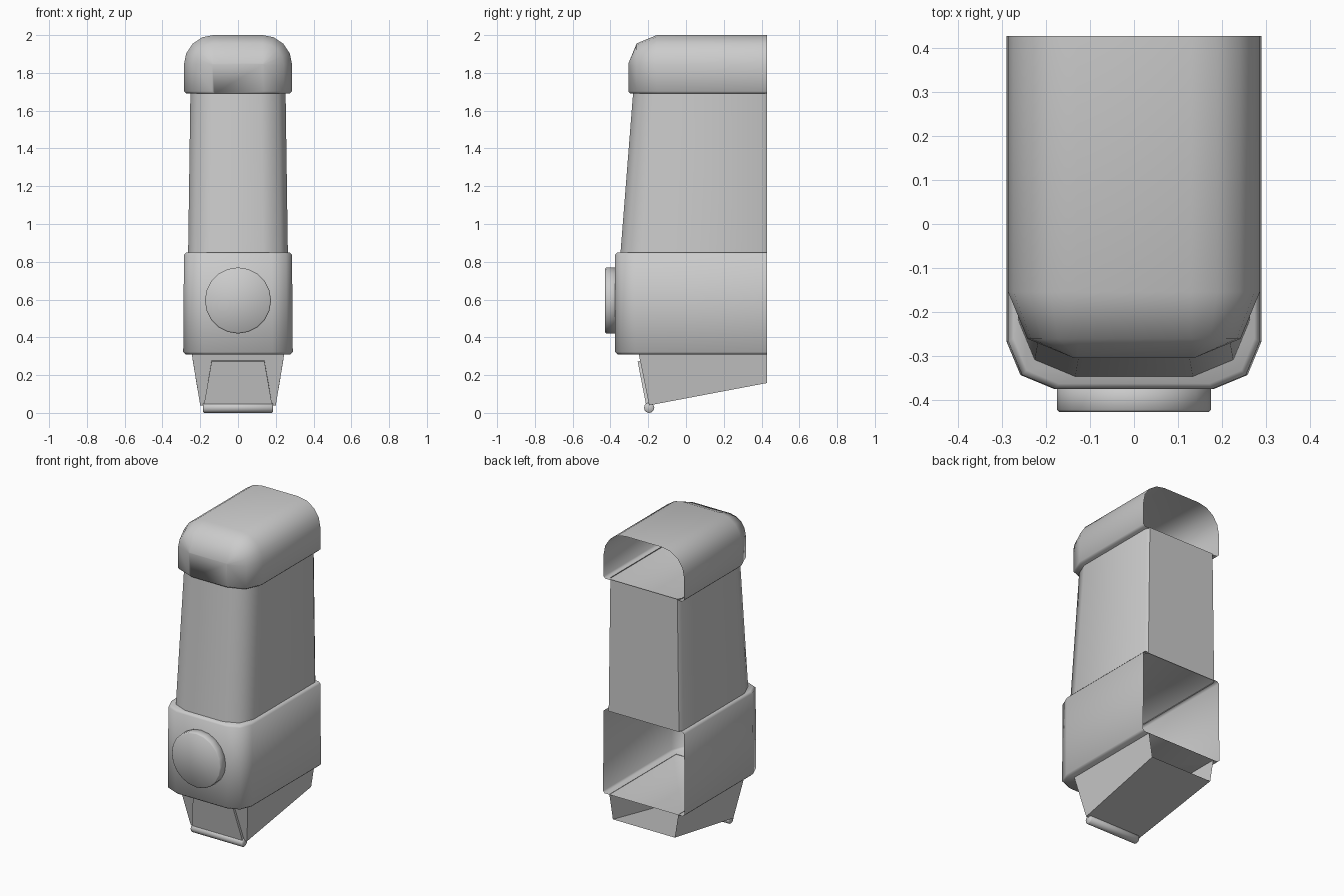
import bpy, bmesh, math
from mathutils import Vector

if "Cube" in bpy.data.objects:
    bpy.data.objects.remove(bpy.data.objects["Cube"])

BACK = 0.428


def finish(name, bm, angle=50):
    bmesh.ops.recalc_face_normals(bm, faces=bm.faces)
    me = bpy.data.meshes.new(name)
    bm.to_mesh(me)
    bm.free()
    ob = bpy.data.objects.new(name, me)
    bpy.context.collection.objects.link(ob)
    bpy.ops.object.select_all(action='DESELECT')
    ob.select_set(True)
    bpy.context.view_layer.objects.active = ob
    bpy.ops.object.shade_smooth_by_angle(angle=math.radians(angle))
    return ob


def loft(name, rings, closed, first=False, last=False, angle=50):
    """Skin a list of rings; optionally close each ring and cap the ends."""
    bm = bmesh.new()
    vs = [[bm.verts.new(p) for p in r] for r in rings]
    n = len(vs[0])
    for a, b in zip(vs, vs[1:]):
        for i in range(n if closed else n - 1):
            j = (i + 1) % n
            bm.faces.new((a[i], a[j], b[j], b[i]))
    if first:
        bm.faces.new(vs[0])
    if last:
        bm.faces.new(vs[-1])
    return finish(name, bm, angle)


def mirror(half):
    return half + [(-p[0],) + tuple(p[1:]) for p in reversed(half)]


def plan(w, front, r, z, seg=2, chamfer=False):
    """U-shaped plan outline with rounded front corners."""
    half = [(w - 0.014, BACK, z), (w, BACK - 0.024, z)] if chamfer else [(w, BACK, z)]
    for i in range(seg + 1):
        a = math.pi / 2 * i / seg
        half.append((w - r + r * math.cos(a), front + r - r * math.sin(a), z))
    return mirror(half)


# Lower band, open at the back, with softened top and bottom rims
loft("lower_band", [
    plan(0.278, -0.363, 0.103, 0.310),
    plan(0.290, -0.375, 0.108, 0.322),
    plan(0.286, -0.375, 0.108, 0.838),
    plan(0.274, -0.363, 0.103, 0.850)], False, True, True)

# Tapered main body with chamfered back corners
loft("main_body", [
    plan(0.264, -0.347, 0.13, 0.845, chamfer=True),
    plan(0.252, -0.280, 0.13, 1.695, chamfer=True)], True)


# Rounded cap: arch sections shrinking towards the front
def arch(y, d, w=0.286, r=0.156, lip=0.012, shift=0.0):
    half = [(w - d - lip, y + shift, 1.69), (w - d, y, 1.69 + lip)]
    q = r - d
    for i in range(5):
        a = math.pi / 2 * i / 4
        half.append((w - d - q + q * math.cos(a), y, 2 - d - q + q * math.sin(a)))
    return mirror(half)


R = 0.15
k = R * (1 - math.sqrt(0.5))
loft("cap", [
    arch(BACK, 0), arch(-0.305 + R, 0, shift=0.004),
    arch(-0.305 + k, k, shift=0.009),
    arch(-0.305, R, shift=0.012)], True, last=True)

# Nozzle with sloping underside, open at the back
loft("nozzle", [
    mirror([(0.245, BACK, 0.312), (0.245, -0.25, 0.312)]),
    mirror([(0.22, BACK, 0.158), (0.2, -0.195, 0.04)])], False, last=True, angle=20)

# Front plate on the nozzle
loft("nozzle_plate", [
    mirror([(0.14, -0.225, 0.282), (0.14, -0.256, 0.272)]),
    mirror([(0.18, -0.185, 0.045), (0.18, -0.212, 0.045)])], True, True, True, angle=20)


def cylinder(name, radius, depth, sides, centre, axis, bevel):
    bm = bmesh.new()
    bmesh.ops.create_cone(bm, cap_ends=True, segments=sides, radius1=radius,
                          radius2=radius, depth=depth)
    rims = [e for e in bm.edges if abs(e.verts[0].co.z - e.verts[1].co.z) < 1e-5]
    bmesh.ops.bevel(bm, geom=rims, offset=bevel, segments=1, affect='EDGES')
    rot = Vector((0, 0, 1)).rotation_difference(Vector(axis)).to_matrix()
    for v in bm.verts:
        v.co = rot @ v.co + Vector(centre)
    return finish(name, bm)


# Round push button and lip bar
cylinder("push_button", 0.175, 0.06, 20, (0, -0.398, 0.595), (0, -1, 0), 0.006)
cylinder("lip_bar", 0.027, 0.37, 12, (0, -0.195, 0.027), (1, 0, 0), 0.005)
